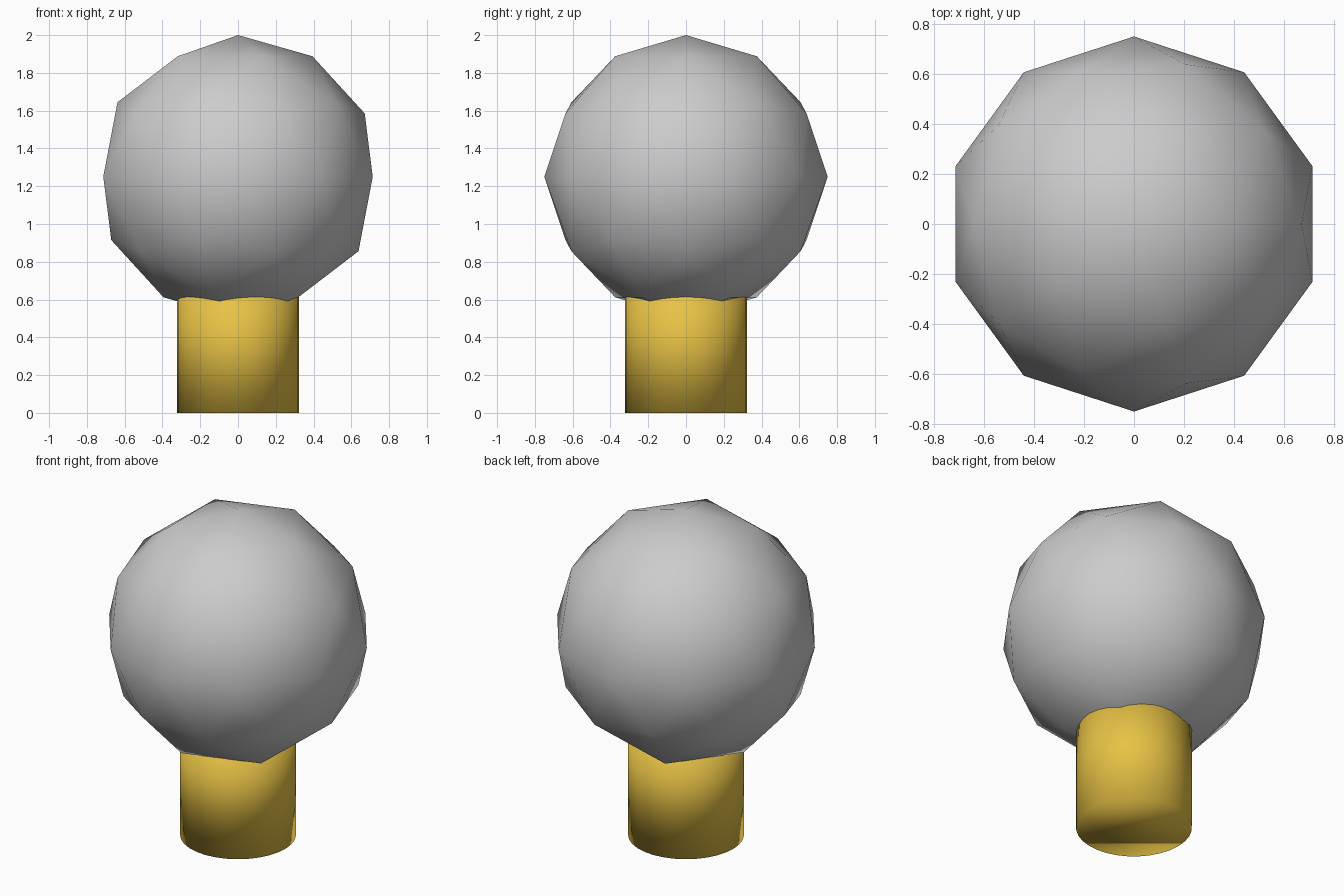
import bpy

if "Cube" in bpy.data.objects:
    bpy.data.objects.remove(bpy.data.objects["Cube"])

RADIUS = 0.75
BASE_RADIUS = 0.323
BASE_HEIGHT = 0.72


def finish(name):
    # name the new part and shade it fully smooth
    obj = bpy.context.object
    obj.name = name
    obj.data.name = name
    bpy.ops.object.shade_smooth()
    return obj


# Coarse smooth globe
bpy.ops.mesh.primitive_ico_sphere_add(
    subdivisions=2, radius=RADIUS, location=(0, 0, 2 - RADIUS))
globe = finish("globe")

# Yellow cylindrical base whose top runs up into the globe
bpy.ops.mesh.primitive_cylinder_add(
    vertices=32, radius=BASE_RADIUS, depth=BASE_HEIGHT,
    location=(0, 0, BASE_HEIGHT / 2))
base = finish("base")
yellow = bpy.data.materials.new("yellow")
yellow.diffuse_color = (0.8, 0.54, 0.06, 1)
yellow.use_nodes = True
yellow.node_tree.nodes["Principled BSDF"].inputs["Base Color"].default_value = yellow.diffuse_color
base.data.materials.append(yellow)
